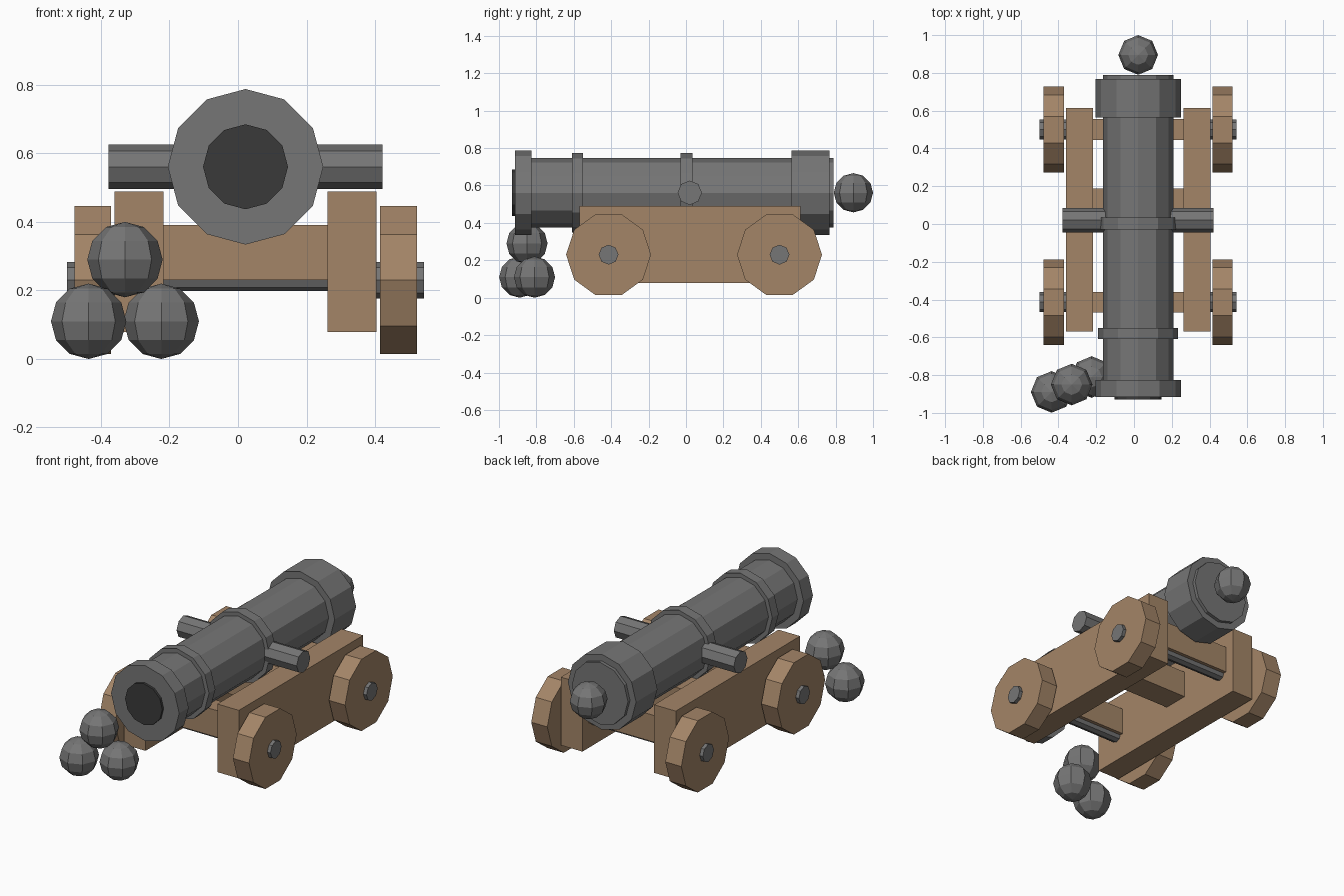
import bpy, bmesh, math
from mathutils import Matrix, Vector

if "Cube" in bpy.data.objects:
    bpy.data.objects.remove(bpy.data.objects["Cube"])

CX = 0.022      # centre line of the gun
BZ = 0.561      # bore height
AZ = 0.23       # axle height
AXLES = {"front": -0.414, "rear": 0.50}


def material(name, rgb):
    m = bpy.data.materials.new(name)
    m.diffuse_color = (*rgb, 1)
    m.use_nodes = True
    m.node_tree.nodes["Principled BSDF"].inputs["Base Color"].default_value = m.diffuse_color
    return m


IRON = material("iron grey", (0.18, 0.18, 0.18))
WOOD = material("wood brown", (0.37, 0.235, 0.137))
BORE = material("bore black", (0.042, 0.042, 0.042))


def finish(bm, name, mat):
    bmesh.ops.recalc_face_normals(bm, faces=bm.faces)
    me = bpy.data.meshes.new(name)
    bm.to_mesh(me)
    bm.free()
    me.materials.append(mat)
    ob = bpy.data.objects.new(name, me)
    bpy.context.collection.objects.link(ob)
    return ob


def box(name, x0, x1, y0, y1, z0, z1, mat):
    bm = bmesh.new()
    size = Matrix.Diagonal((x1 - x0, y1 - y0, z1 - z0, 1))
    pos = Matrix.Translation(((x0 + x1) / 2, (y0 + y1) / 2, (z0 + z1) / 2))
    bmesh.ops.create_cube(bm, size=1, matrix=pos @ size)
    return finish(bm, name, mat)


def lathe(name, profile, sides, axis, centre, mat):
    """Rings of (position along axis, radius), capped at both ends."""
    bm = bmesh.new()
    rings = []
    for t, r in profile:
        ring = []
        for i in range(sides):
            a = 2 * math.pi * i / sides
            u, w = r * math.cos(a), r * math.sin(a)
            p = (t, u, w) if axis == "x" else (u, t, w)
            ring.append(bm.verts.new(Vector(p) + Vector(centre)))
        rings.append(ring)
    for a, b in zip(rings, rings[1:]):
        for i in range(sides):
            j = (i + 1) % sides
            bm.faces.new((a[i], a[j], b[j], b[i]))
    bm.faces.new(rings[0])
    bm.faces.new(rings[-1])
    return finish(bm, name, mat)


def ball(name, pos, r):
    bm = bmesh.new()
    bmesh.ops.create_uvsphere(bm, u_segments=8, v_segments=6, radius=r,
                              matrix=Matrix.Translation(pos))
    return finish(bm, name, IRON)


# Barrel with its raised bands
R, BAND, RIM = 0.187, 0.212, 0.227
lathe("barrel", [
    (-0.915, RIM), (-0.825, RIM), (-0.825, R),
    (-0.61, R), (-0.61, BAND), (-0.55, BAND), (-0.55, R),
    (-0.03, R), (-0.03, BAND), (0.034, BAND), (0.034, R),
    (0.565, R), (0.565, RIM), (0.768, RIM), (0.768, R), (0.788, R)],
    12, "y", (CX, 0, BZ), IRON)
lathe("bore_disc", [(-0.929, 0.124), (-0.91, 0.124)], 12, "y", (CX, 0, BZ), BORE)
ball("barrel_knob", (CX, 0.895, BZ), 0.105)
lathe("trunnion", [(-0.40, 0.065), (0.40, 0.065)], 8, "x", (CX, 0.02, BZ), IRON)

# Carriage cheeks
for side, s in (("left", -1), ("right", 1)):
    x0, x1 = sorted((CX + s * 0.239, CX + s * 0.383))
    box(side + "_cheek", x0, x1, -0.57, 0.613, 0.079, 0.489, WOOD)

# Cross beams, axles and wheels
box("middle_beam", CX - 0.24, CX + 0.24, 0.03, 0.188, AZ, 0.391, WOOD)
for end, y in AXLES.items():
    box(end + "_beam", CX - 0.24, CX + 0.24, y - 0.055, y + 0.055, AZ, 0.391, WOOD)
    lathe(end + "_axle", [(-0.25, 0.036), (0.25, 0.036)], 8, "x",
          (CX, y, AZ + 0.004), IRON)
    for side, s in (("left", -1), ("right", 1)):
        lathe(f"{end}_{side}_axle_end", [(s * 0.37, 0.053), (s * 0.521, 0.053)],
              8, "x", (CX, y, AZ), IRON)
        lathe(f"{end}_{side}_wheel", [(s * 0.393, 0.227), (s * 0.5, 0.227)],
              10, "x", (CX, y, AZ), WOOD)

# Stack of shot
for i, p in enumerate([(-0.436, -0.889, 0.11), (-0.224, -0.81, 0.11),
                       (-0.33, -0.85, 0.29)]):
    ball(f"cannonball_{i + 1}", p, 0.11)
